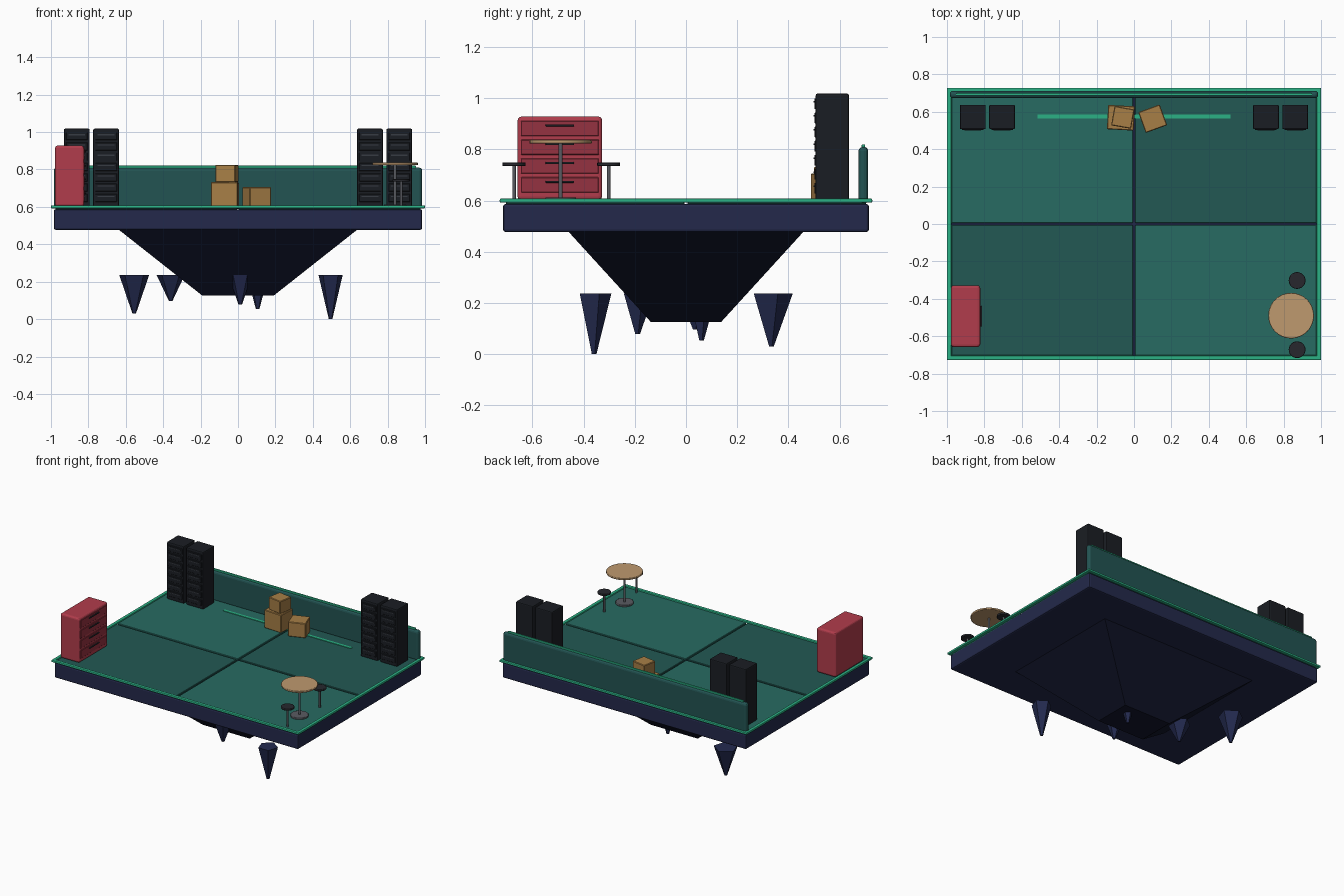
import bpy, bmesh, math
from mathutils import Matrix

if "Cube" in bpy.data.objects:
    bpy.data.objects.remove(bpy.data.objects["Cube"])


def mat(name, code):
    # sRGB hex to linear diffuse colour
    m = bpy.data.materials.new(name)
    m.diffuse_color = [(int(code[i:i + 2], 16) / 255) ** 2.2 for i in (0, 2, 4)] + [1]
    m.use_nodes = True
    m.node_tree.nodes["Principled BSDF"].inputs["Base Color"].default_value = m.diffuse_color
    return m


NAVY, DARK, SPIKE = mat("navy", "282d4c"), mat("deep_navy", "191c30"), mat("spike_navy", "282e50")
FLOOR_A, FLOOR_B = mat("floor_light", "2c6a62"), mat("floor_dark", "275954")
TRIM, WALL = mat("green_trim", "2fb084"), mat("wall_teal", "275453")
RACK, SLOT, BLACK = mat("rack_black", "202328"), mat("slot_grey", "3a3e45"), mat("black", "2b2c31")
RED, DRAWER, STEEL = mat("red", "b03f4d"), mat("drawer_red", "943643"), mat("steel", "5a5c62")
CARD, WOOD = mat("cardboard", "a67e48"), mat("wood", "bd986e")


def finish(name, bm, m, loc, bevel=0, segs=2, rot=0, smooth=False):
    me = bpy.data.meshes.new(name)
    bm.to_mesh(me)
    bm.free()
    ob = bpy.data.objects.new(name, me)
    bpy.context.collection.objects.link(ob)
    ob.location = loc
    ob.rotation_euler.z = math.radians(rot)
    me.materials.append(m)
    if bevel:
        b = ob.modifiers.new("bevel", "BEVEL")
        b.width, b.segments = bevel, segs
    if smooth:
        bpy.ops.object.select_all(action="DESELECT")
        ob.select_set(True)
        bpy.context.view_layer.objects.active = ob
        bpy.ops.object.shade_smooth_by_angle(angle=math.radians(35))
    return ob


def box(name, x, y, z, m, bevel=0, segs=2, rot=0):
    # x, y, z are (min, max) pairs
    bm = bmesh.new()
    bmesh.ops.create_cube(bm, size=1)
    bmesh.ops.scale(bm, verts=bm.verts, vec=(x[1] - x[0], y[1] - y[0], z[1] - z[0]))
    return finish(name, bm, m, [sum(p) / 2 for p in (x, y, z)], bevel, segs, rot)


def cone(name, x, y, z, r1, r2, m, sides=32, smooth=True, bevel=0):
    bm = bmesh.new()
    bmesh.ops.create_cone(bm, cap_ends=True, segments=sides, radius1=r1, radius2=r2, depth=z[1] - z[0])
    return finish(name, bm, m, (x, y, (z[0] + z[1]) / 2), bevel, smooth=smooth)


def mid(c, w):
    return (c - w / 2, c + w / 2)


# Floating base slab
box("base_slab", (-.985, .985), (-.715, .715), (.477, .587), NAVY, .01)

# Tapered underside
bm = bmesh.new()
bmesh.ops.create_cone(bm, cap_ends=True, segments=4, radius1=.19 * math.sqrt(2),
                      radius2=.64 * math.sqrt(2), depth=.355,
                      matrix=Matrix.Rotation(math.pi / 4, 4, "Z"))
bmesh.ops.scale(bm, verts=bm.verts, vec=(1, .72, 1))
finish("underside", bm, DARK, (0, 0, .3025))

# Hanging five-sided spikes: x, y, tip height, radius
for x, y, tip, r in ((-.555, .333, .03, .084), (-.36, .035, .097, .079), (.012, -.19, .078, .065),
                     (.105, .06, .054, .06), (.495, -.36, 0, .068)):
    cone("hanging_spike", x, y, (tip, .236), .01, r, SPIKE, 5, False)

# Four floor tiles separated by a cross gap
for sx in (-1, 1):
    for sy in (-1, 1):
        box("floor_tile", sorted((sx * .006, sx * .977)), sorted((sy * .006, sy * .703)),
            (.585, .6), FLOOR_A if sx * sy < 0 else FLOOR_B, .003, 1)

# Green edge rails
for s in (-1, 1):
    box("edge_rail_long", (-1, 1), mid(s * .716, .024), (.592, .608), TRIM, .005)
    box("edge_rail_short", mid(s * .988, .024), (-.728, .728), (.592, .608), TRIM, .005)

# Floor light strip
box("floor_strip", (-.517, .515), mid(.575, .02), (.598, .604), TRIM)

# Back wall and its light strip
box("back_wall", (-.985, .985), (.674, .712), (.588, .81), WALL, .017, 3)
box("wall_strip", (-.952, .952), mid(.693, .014), (.8, .82), TRIM, .004)

# Equipment racks with slotted fronts
for x in (-.862, -.705, .705, .862):
    box("rack", mid(x, .138), (.507, .637), (.6, 1.018), RACK, .007)
    for i in range(7):
        z = .648 + i * .055
        box("rack_panel", mid(x, .116), (.502, .512), (z - .021, z + .021), RACK, .002, 1)
        box("rack_slot", mid(x, .09), (.499, .505), mid(z + .008, .006), SLOT)

# Red drawer cabinet facing right
box("cabinet", (-.978, -.823), (-.658, -.328), (.602, .928), RED, .014, 3)
for i in range(4):
    z = .882 - i * .0735
    box("drawer", (-.84, -.82), mid(-.493, .305), mid(z, .06), DRAWER, .003, 1)
    box("drawer_handle", (-.822, -.812), mid(-.493, .112), mid(z + .012, .008), BLACK, .003)

# Round table
cone("table_base", .84, -.49, (.598, .612), .06, .06, STEEL, bevel=.003)
cone("table_post", .84, -.49, (.605, .825), .008, .008, STEEL, 12)
cone("table_top", .84, -.49, (.823, .836), .122, .122, WOOD, 32, bevel=.003)

# Stools
for y in (-.302, -.672):
    cone("stool_post", .872, y, (.6, .738), .007, .007, STEEL, 12)
    cone("stool_seat", .872, y, (.735, .749), .045, .045, BLACK, 24, bevel=.003)

# Cardboard boxes
box("crate_lower", mid(-.07, .143), mid(.568, .13), (.6, .732), CARD, .004, 1, -3)
box("crate_upper", mid(-.06, .108), mid(.57, .105), (.732, .824), CARD, .004, 1, -10)
box("crate_side", mid(.1, .122), mid(.563, .118), (.6, .706), CARD, .004, 1, 20)
